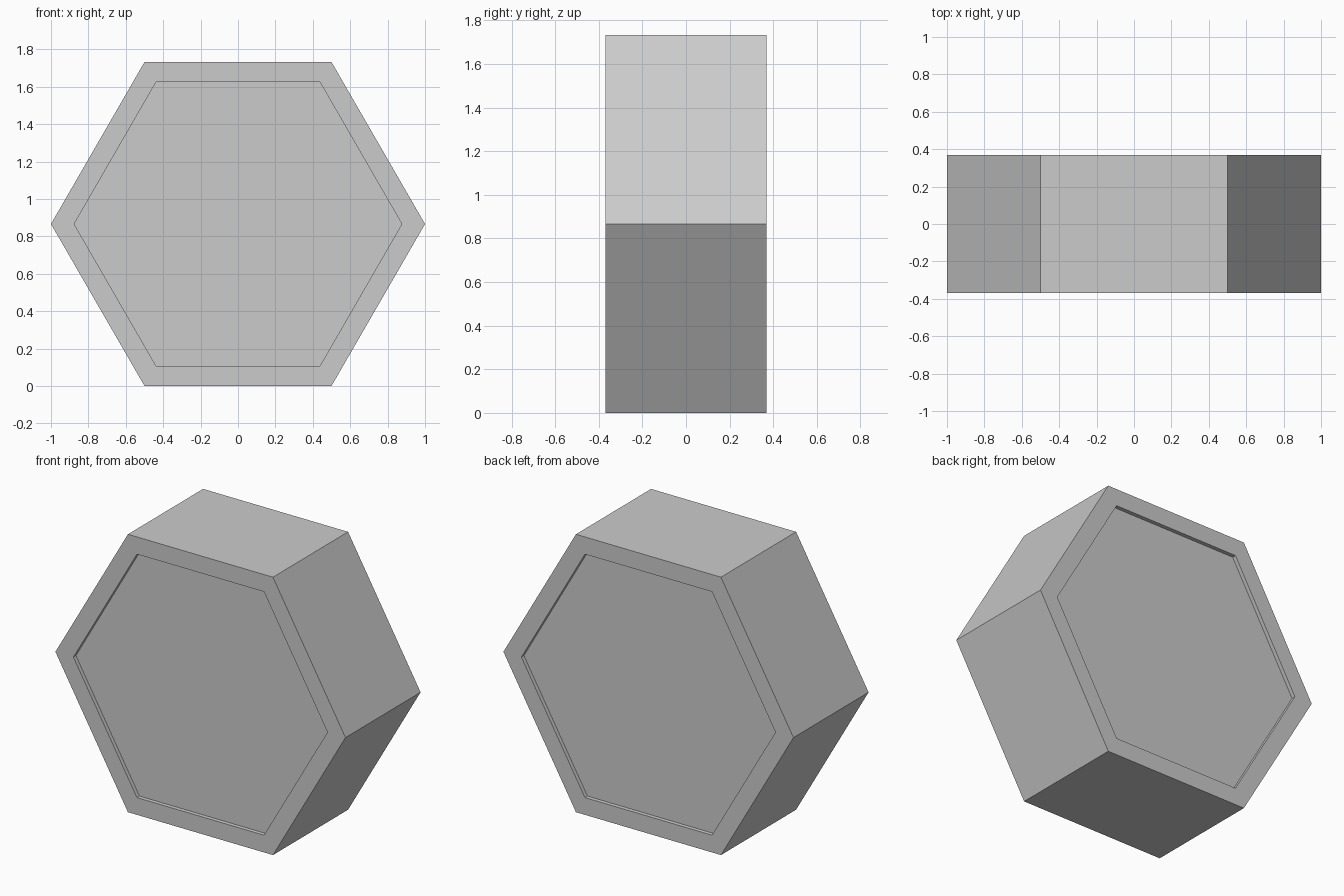
import bpy
import bmesh
from math import radians, sqrt
from mathutils import Matrix

DEPTH = 0.74      # front to back
RIM = 0.124       # width of the raised rim
RECESS = 0.025    # depth of the sunken panels

cube = bpy.data.objects.get("Cube")
if cube:
    bpy.data.objects.remove(cube, do_unlink=True)

# Single grey material
grey = bpy.data.materials.new("plain grey")
grey.use_nodes = True
colour = (0.6, 0.6, 0.6, 1)
grey.diffuse_color = colour
grey.node_tree.nodes["Principled BSDF"].inputs["Base Color"].default_value = colour

# Hexagonal block lying along y, with corners pointing left and right
bm = bmesh.new()
bmesh.ops.create_cone(bm, cap_ends=True, segments=6, radius1=1, radius2=1, depth=DEPTH)
corner = bm.verts[:][0].co
turn = Matrix.Rotation(radians(30) if abs(corner.x) < 0.1 else 0, 4, "Z")
stand = Matrix.Rotation(radians(90), 4, "X")
lift = Matrix.Translation((0, 0, sqrt(3) / 2))
bmesh.ops.transform(bm, matrix=lift @ stand @ turn, verts=bm.verts)
bm.normal_update()

# Sunken panel on the front and back: inset flat, then push straight in
for cap in [f for f in bm.faces if abs(f.normal.y) > 0.9]:
    inward = -cap.normal.copy()
    bmesh.ops.inset_individual(bm, faces=[cap], thickness=RIM)
    panel = bmesh.ops.extrude_discrete_faces(bm, faces=[cap])["faces"][0]
    bmesh.ops.translate(bm, vec=inward * RECESS, verts=panel.verts)

bmesh.ops.recalc_face_normals(bm, faces=bm.faces)
mesh = bpy.data.meshes.new("hexagonal_block")
bm.to_mesh(mesh)
bm.free()
mesh.materials.append(grey)
block = bpy.data.objects.new("hexagonal_block", mesh)
bpy.context.collection.objects.link(block)
